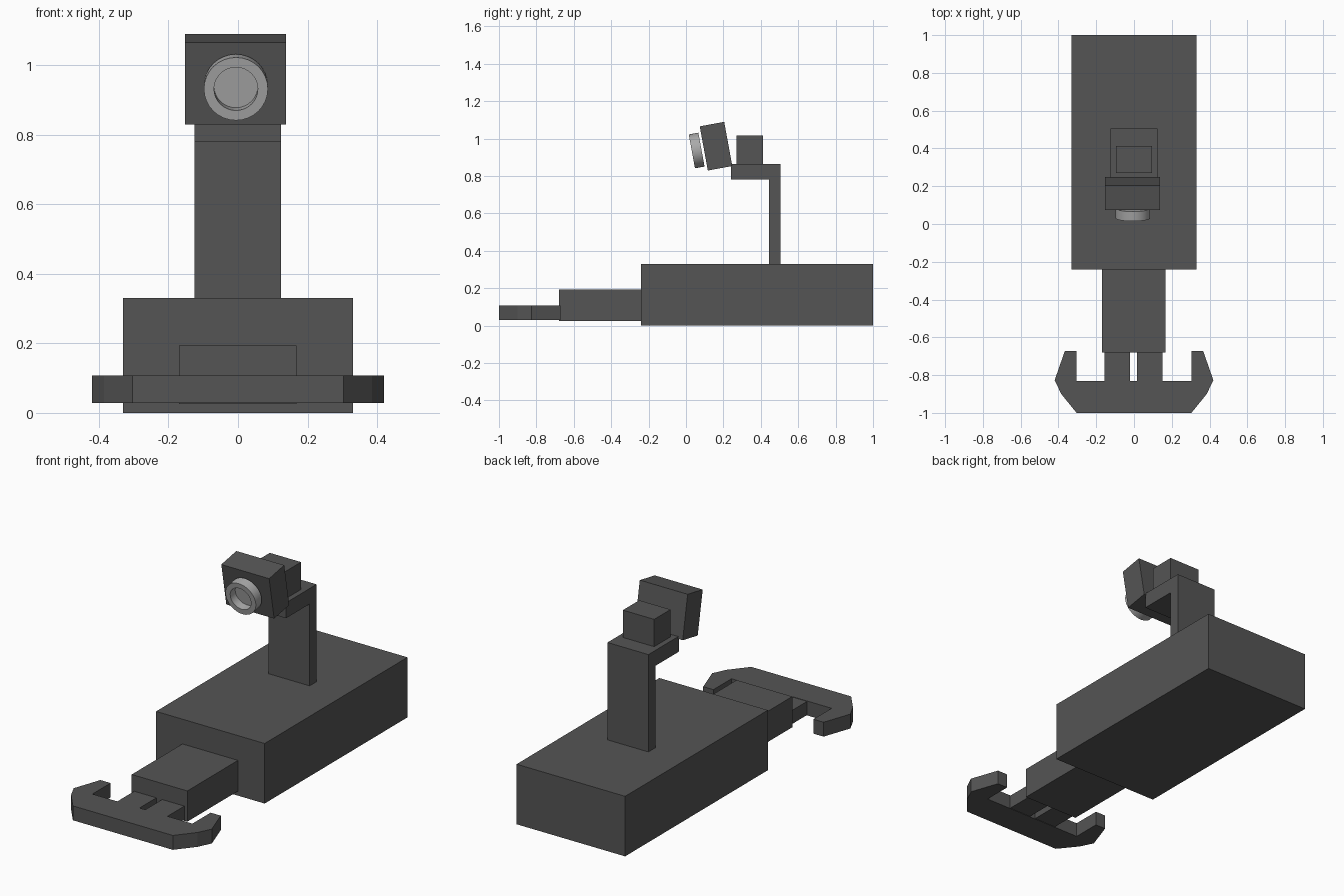
import bpy, bmesh, math
from mathutils import Vector, Matrix

if "Cube" in bpy.data.objects:
    bpy.data.objects.remove(bpy.data.objects["Cube"])


def material(name, v):
    m = bpy.data.materials.new(name)
    m.diffuse_color = (v, v, v, 1)
    m.use_nodes = True
    m.node_tree.nodes["Principled BSDF"].inputs["Base Color"].default_value = m.diffuse_color
    return m


DARK = material("dark_grey", 0.09)
LIGHT = material("light_grey", 0.4)
TILT = math.radians(10.4)


def finish(bm, name, mat):
    bmesh.ops.recalc_face_normals(bm, faces=bm.faces)
    me = bpy.data.meshes.new(name)
    bm.to_mesh(me)
    bm.free()
    me.materials.append(mat)
    ob = bpy.data.objects.new(name, me)
    bpy.context.collection.objects.link(ob)
    return ob


def box(name, x, y, z, mat=DARK):
    lo, hi = Vector((x[0], y[0], z[0])), Vector((x[1], y[1], z[1]))
    bm = bmesh.new()
    bmesh.ops.create_cube(bm, size=1, matrix=Matrix.Diagonal((*(hi - lo), 1)))
    ob = finish(bm, name, mat)
    ob.location = (lo + hi) / 2
    return ob


def prism(name, pts, depth):
    # extrude a closed outline of 3D points
    bm = bmesh.new()
    f = bm.faces.new([bm.verts.new(p) for p in pts])
    r = bmesh.ops.extrude_face_region(bm, geom=[f])
    bmesh.ops.translate(bm, vec=depth,
                        verts=[v for v in r["geom"] if isinstance(v, bmesh.types.BMVert)])
    return finish(bm, name, DARK)


# Body and front neck
box("body", (-0.33, 0.33), (-0.24, 1.0), (0, 0.33))
box("neck", (-0.17, 0.168), (-0.68, -0.24), (0.025, 0.194))

# Two prongs joining the neck to the bumper
for i, x in enumerate(((-0.155, -0.02), (0.015, 0.15))):
    box(f"prong_{i + 1}", x, (-0.83, -0.68), (0.031, 0.106))

# Hooked bumper: mirrored half outline
half = [(0.304, -1), (0.385, -0.9), (0.42, -0.827), (0.366, -0.672),
        (0.304, -0.672), (0.304, -0.83)]
outline = half + [(-x, y) for x, y in reversed(half)]
prism("bumper", [(x, y, 0.029) for x, y in outline], (0, 0, 0.079))

# Upright with forward shelf
side = [(0.445, 0.33), (0.505, 0.33), (0.505, 0.865), (0.24, 0.865),
        (0.24, 0.78), (0.445, 0.78)]
prism("upright", [(-0.125, y, z) for y, z in side], (0.249, 0, 0))
box("shelf_block", (-0.095, 0.095), (0.27, 0.412), (0.865, 1.015))

# Tilted camera head
head = box("camera_head", (-0.153, 0.138), (0.094, 0.227), (0.839, 1.079))
head.rotation_euler.x = TILT

# Lens ring with recessed floor, lathed about its y axis
R, r, b, f, floor = 0.092, 0.063, 0.026, -0.026, 0.018
prof = [(0, b), (R, b), (R, f), (r, f), (r, floor), (0, floor)]
bm = bmesh.new()
vs = [bm.verts.new((0, y, rad)) for rad, y in prof]
es = [bm.edges.new(p) for p in zip(vs, vs[1:])]
bmesh.ops.spin(bm, geom=vs + es, axis=(0, 1, 0), cent=(0, 0, 0),
               angle=2 * math.pi, steps=32)
bmesh.ops.remove_doubles(bm, verts=bm.verts, dist=1e-4)
lens = finish(bm, "lens", LIGHT)
lens.location = (-0.006, 0.057, 0.936)
lens.rotation_euler.x = TILT
bpy.context.view_layer.objects.active = lens
lens.select_set(True)
bpy.ops.object.shade_smooth_by_angle(angle=math.radians(30))
